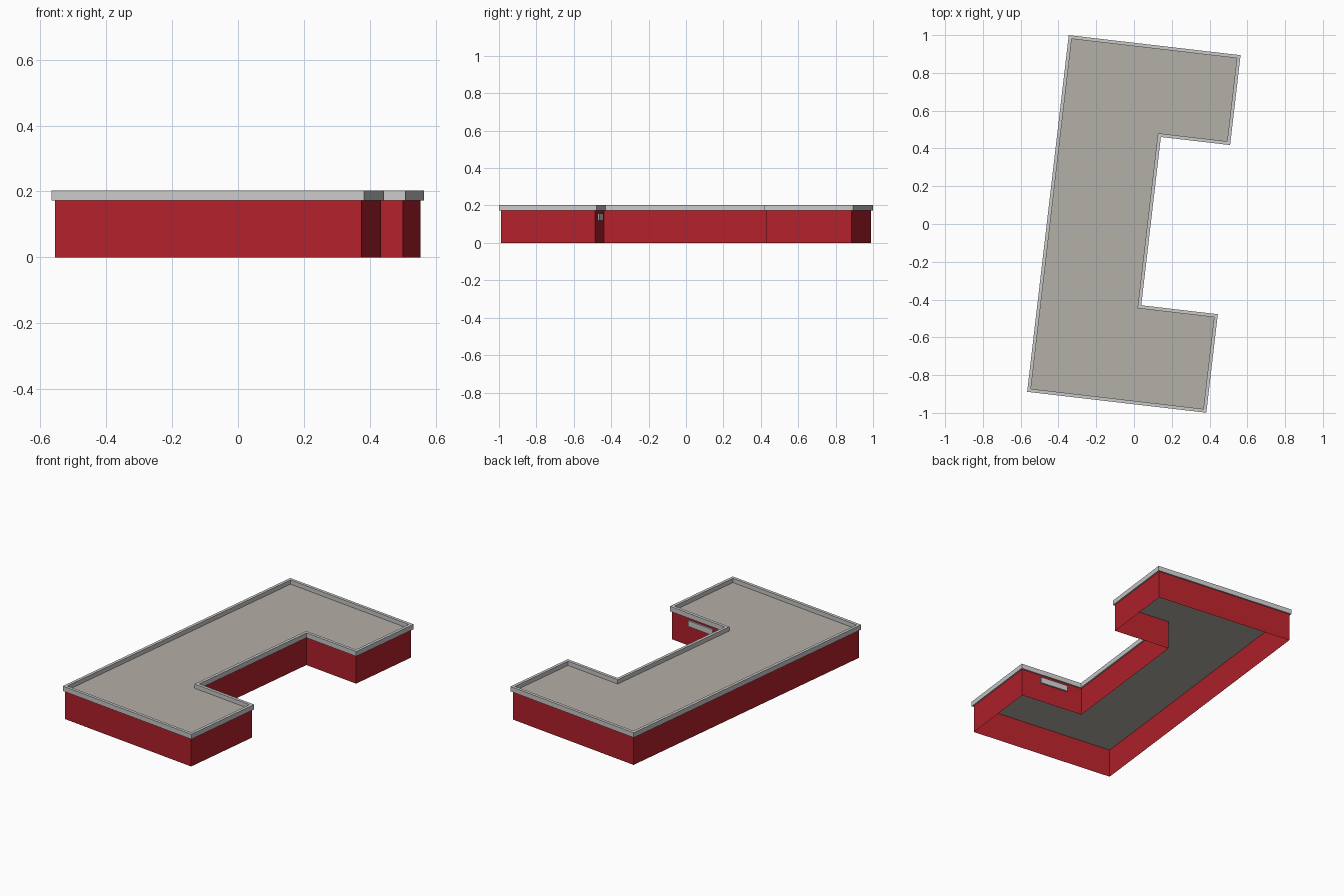
import bpy, bmesh, math
from mathutils import Vector, Matrix

if "Cube" in bpy.data.objects:
    bpy.data.objects.remove(bpy.data.objects["Cube"])

# Whole building is turned slightly clockwise seen from above
TURN = Matrix.Rotation(math.radians(-6.65), 4, 'Z')

# C-shaped outline of the trim, counter-clockwise, in the building's own axes
OUTLINE = [(-0.459, 0.953), (-0.459, -0.948), (0.496, -0.948), (0.496, -0.423),
           (0.088, -0.423), (0.088, 0.474), (0.457, 0.474), (0.457, 0.953)]
WALL_IN, RIM_IN = 0.009, 0.018
TRIM_Z, ROOF_Z, TOP_Z = 0.173, 0.177, 0.203


def material(name, rgb):
    m = bpy.data.materials.new(name)
    m.diffuse_color = (*rgb, 1)
    m.use_nodes = True
    m.node_tree.nodes["Principled BSDF"].inputs["Base Color"].default_value = m.diffuse_color
    return m


def inset(d):
    """Outline moved inwards by d with mitred corners."""
    pts = [Vector(p) for p in OUTLINE]
    out = []
    for i, p in enumerate(pts):
        a = (p - pts[i - 1]).normalized()
        b = (pts[(i + 1) % len(pts)] - p).normalized()
        out.append(p + d * (Vector((-a.y, a.x)) + Vector((-b.y, b.x))))
    return out


def finish(name, bm, mat):
    bm.transform(TURN)
    me = bpy.data.meshes.new(name)
    bm.to_mesh(me)
    bm.free()
    me.materials.append(mat)
    ob = bpy.data.objects.new(name, me)
    bpy.context.collection.objects.link(ob)
    return ob


def sweep(name, profile, mat):
    """Skin a profile of (inset, height) pairs around the outline."""
    bm = bmesh.new()
    loops = [[bm.verts.new((p.x, p.y, z)) for p in inset(d)] for d, z in profile]
    for lo, hi in zip(loops, loops[1:]):
        for i in range(len(lo)):
            j = (i + 1) % len(lo)
            bm.faces.new((lo[i], lo[j], hi[j], hi[i]))
    return finish(name, bm, mat)


red = material("brick red", (0.45, 0.015, 0.024))
grey = material("light grey trim", (0.59, 0.59, 0.59))
stone = material("warm grey roof", (0.456, 0.43, 0.385))

# Walls: open underneath
sweep("walls", [(WALL_IN, 0), (WALL_IN, ROOF_Z)], red)

# Overhanging parapet trim
sweep("parapet_trim", [(WALL_IN, TRIM_Z), (0, TRIM_Z), (0, TOP_Z),
                       (RIM_IN, TOP_Z), (RIM_IN, ROOF_Z)], grey)

# Flat roof sunk behind the parapet
bm = bmesh.new()
bm.faces.new([bm.verts.new((p.x, p.y, ROOF_Z)) for p in inset(WALL_IN)])
finish("roof", bm, stone)

# Blank sign plate on the courtyard wall
bm = bmesh.new()
bmesh.ops.create_cube(bm, size=1)
bm.transform(Matrix.Translation((0.27, -0.428, 0.139)) @ Matrix.Diagonal((0.18, 0.009, 0.036, 1)))
finish("sign_plate", bm, grey)
